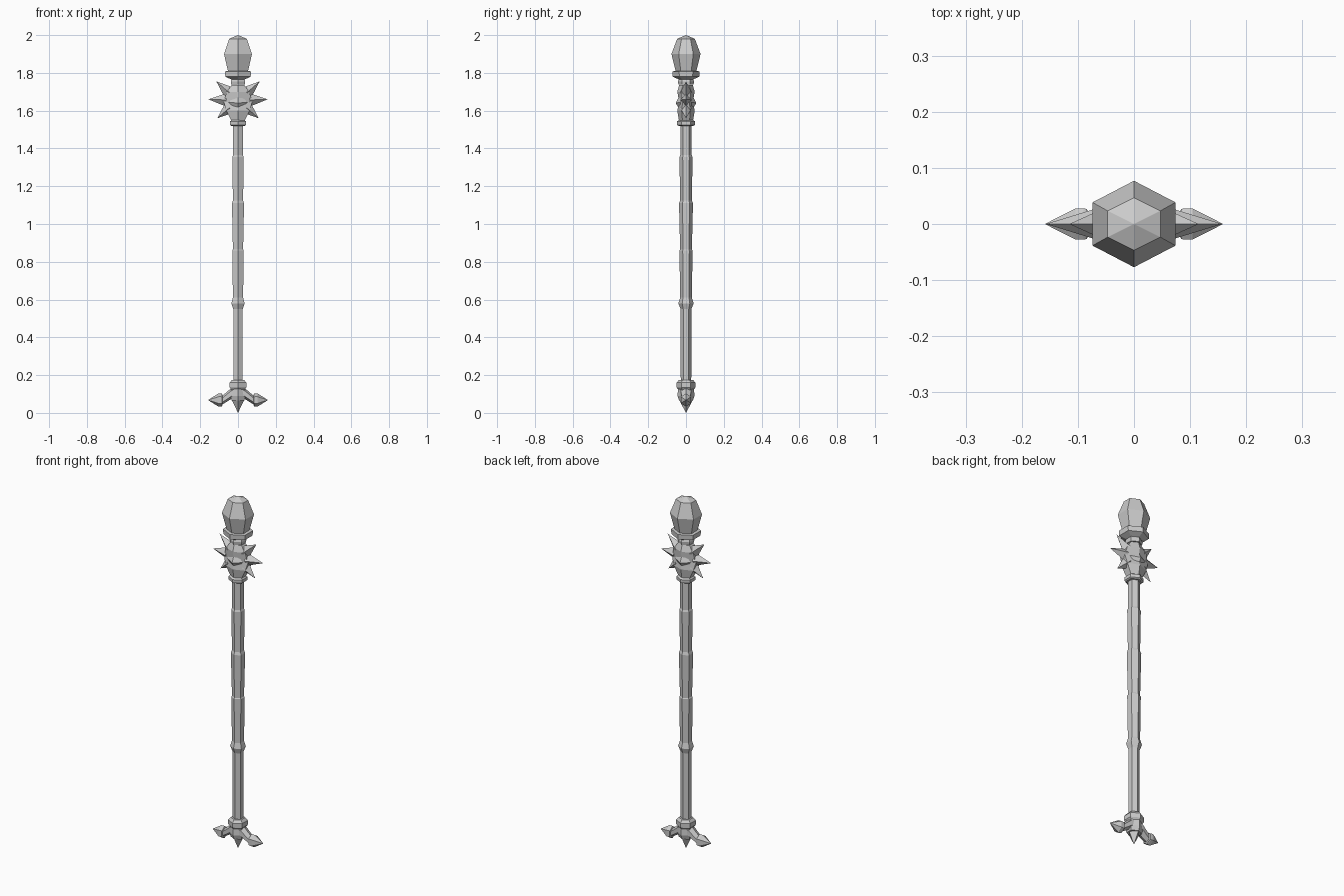
import bpy, bmesh, math
from mathutils import Vector

if "Cube" in bpy.data.objects:
    bpy.data.objects.remove(bpy.data.objects["Cube"])

S3 = math.sqrt(3) / 2


def finish(name, bm):
    bmesh.ops.remove_doubles(bm, verts=bm.verts, dist=1e-6)
    bmesh.ops.recalc_face_normals(bm, faces=bm.faces)
    me = bpy.data.meshes.new(name)
    bm.to_mesh(me)
    bm.free()
    ob = bpy.data.objects.new(name, me)
    bpy.context.collection.objects.link(ob)
    return ob


def skin(bm, rings):
    """Bridge successive rings of points and close both ends."""
    rows = [[bm.verts.new(p) for p in r] for r in rings]
    n = len(rows[0])
    for a, b in zip(rows, rows[1:]):
        for i in range(n):
            j = (i + 1) % n
            bm.faces.new((a[i], a[j], b[j], b[i]))
    for end in (rows[0], rows[-1]):
        c = sum((v.co for v in end), Vector()) / n
        tip = bm.verts.new(c)
        for i in range(n):
            bm.faces.new((end[i], end[(i + 1) % n], tip))


def hexes(name, profile):
    """Upright six-sided part, corners facing +-y: (z, half x, half y)."""
    bm = bmesh.new()
    rings = []
    for z, rx, ry in profile:
        rings.append([(rx / S3 * math.cos(a), ry * math.sin(a), z)
                      for a in (math.pi / 6 + k * math.pi / 3 for k in range(6))])
    skin(bm, rings)
    return finish(name, bm)


def spike(bm, base, tip, side, depth):
    """Four-sided pyramid with two base points along side, two along depth."""
    b, t, s, d = Vector(base), Vector(tip), Vector(side), Vector(depth)
    pts = [bm.verts.new(b + o) for o in (s, d, -s, -d)]
    top = bm.verts.new(t)
    bm.faces.new(pts)
    for i in range(4):
        bm.faces.new((pts[i], pts[(i + 1) % 4], top))


# Faceted gem on top
hexes("gem", [(1.805, .052, .054), (1.90, .074, .077), (1.98, .047, .047), (2.0, .001, .001)])

# Collar and neck under the gem
hexes("gem_collar", [(1.765, .035, .037), (1.78, .067, .071), (1.808, .069, .072), (1.81, .05, .052)])
hexes("neck_ring", [(1.738, .036, .04), (1.755, .038, .043), (1.77, .033, .036)])

# Spiked head: body, three spikes per side, one stud front and back
hexes("head_body", [(1.54, .032, .036), (1.60, .062, .046), (1.645, .075, .036),
                    (1.70, .060, .046), (1.735, .034, .036)])
bm = bmesh.new()
C = Vector((0, 0, 1.655))
for sx in (-1, 1):
    for x, z, w, d in ((.115, 1.755, .036, .032), (.157, 1.66, .036, .030), (.109, 1.56, .034, .032)):
        tip = Vector((sx * x, 0, z))
        u = (tip - C).normalized()
        spike(bm, C + u * .06, tip, Vector((-u.z, 0, u.x)) * w, (0, d, 0))
for sy in (-1, 1):
    spike(bm, (0, sy * .028, 1.645), (0, sy * .054, 1.64), (.05, 0, 0), (0, 0, .05))
finish("head_spikes", bm)

# Ring below the head
hexes("head_ring", [(1.52, .036, .04), (1.525, .043, .048), (1.543, .043, .049), (1.55, .034, .038)])

# Shaft with shallow steps and one grip bead
shaft = [(.16, .024), (.55, .025), (.58, .035), (.61, .027), (.86, .030), (.865, .027),
         (1.11, .032), (1.125, .027), (1.355, .030), (1.365, .026), (1.53, .026)]
hexes("shaft", [(z, r, r / S3) for z, r in shaft])

# Foot collar, hub and pointed tip
hexes("foot_collar", [(.125, .037, .042), (.135, .044, .05), (.16, .044, .05), (.175, .032, .037)])
hexes("foot_hub", [(.065, .034, .036), (.09, .040, .045), (.13, .036, .042)])
bm = bmesh.new()
spike(bm, (0, 0, .075), (0, 0, .0), (.036, 0, 0), (0, .040, 0))
finish("foot_tip", bm)

# Foot arms with rings and pointed ends: (x, z centre, half z, half y)
arm = [(.0, .115, .035, .036), (.035, .103, .029, .032), (.082, .068, .023, .024),
       (.084, .068, .033, .031), (.090, .068, .035, .032), (.104, .068, .035, .032),
       (.108, .068, .032, .030), (.158, .068, .0005, .0005)]
for sx, label in ((-1, "left"), (1, "right")):
    bm = bmesh.new()
    skin(bm, [[(sx * x, ry * math.cos(a), zc + rz * math.sin(a))
               for a in (math.pi / 6 + k * math.pi / 3 for k in range(6))]
              for x, zc, rz, ry in arm])
    finish("foot_arm_" + label, bm)
